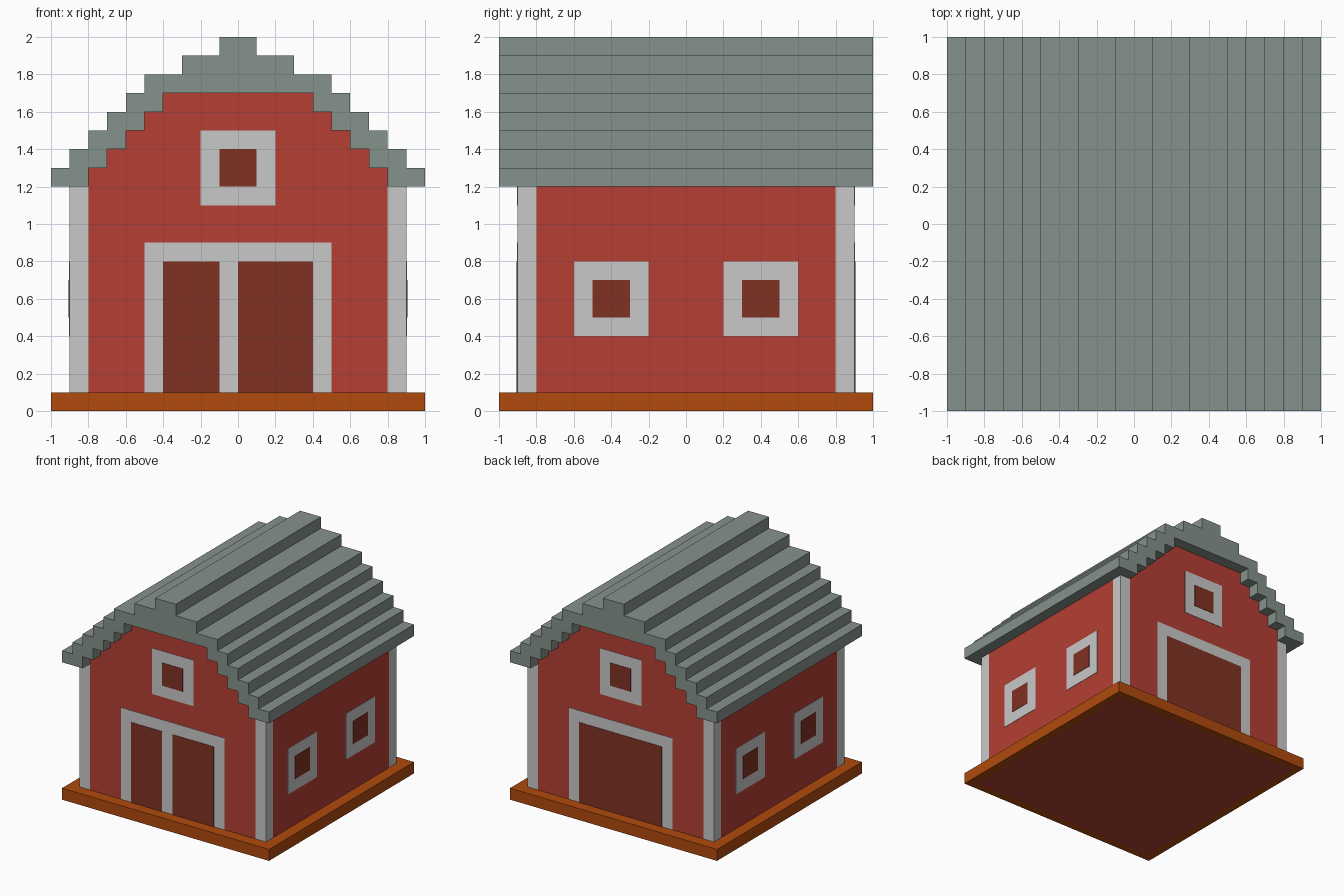
import bpy, bmesh

if "Cube" in bpy.data.objects:
    bpy.data.objects.remove(bpy.data.objects["Cube"])


def srgb(r, g, b):
    f = lambda c: c / 12.92 if c <= 0.04045 else ((c + 0.055) / 1.055) ** 2.4
    return tuple(f(c / 255) for c in (r, g, b)) + (1.0,)


def material(name, *rgb):
    m = bpy.data.materials.new(name)
    m.diffuse_color = srgb(*rgb)
    m.use_nodes = True
    m.node_tree.nodes["Principled BSDF"].inputs["Base Color"].default_value = m.diffuse_color
    return m


RED = material("barn red", 181, 63, 51)
TRIM = material("light grey trim", 201, 201, 201)
DARK = material("dark brown", 128, 50, 34)
BASE = material("orange brown", 177, 74, 13)
ROOF = material("slate grey", 134, 146, 140)


def finish(name, bm, *mats):
    bmesh.ops.recalc_face_normals(bm, faces=bm.faces)
    me = bpy.data.meshes.new(name)
    bm.to_mesh(me)
    bm.free()
    for m in mats:
        me.materials.append(m)
    ob = bpy.data.objects.new(name, me)
    bpy.context.collection.objects.link(ob)
    return ob


def box_mesh(x, y, z):
    """Box from three (min, max) ranges."""
    bm = bmesh.new()
    bmesh.ops.create_cube(bm, size=1)
    for v in bm.verts:
        v.co = [(r[0] + r[1]) / 2 + c * (r[1] - r[0]) for c, r in zip(v.co, (x, y, z))]
    return bm


def box(name, x, y, z, mat):
    return finish(name, box_mesh(x, y, z), mat)


def prism(name, profile, half_depth, mat):
    """Extrude an xz outline along y."""
    bm = bmesh.new()
    face = bm.faces.new([bm.verts.new((x, -half_depth, z)) for x, z in profile])
    ext = bmesh.ops.extrude_face_region(bm, geom=[face])["geom"]
    for v in ext:
        if isinstance(v, bmesh.types.BMVert):
            v.co.y = half_depth
    return finish(name, bm, mat)


def stairs(widths, z0, step=0.1):
    """Stepped outline, right to left, from half widths of each layer."""
    right = []
    for i, w in enumerate(widths):
        right += [(w, z0 + i * step), (w, z0 + (i + 1) * step)]
    return right + [(-x, z) for x, z in reversed(right)]


def plate(name, side, u, z, rise, mat):
    """Thin painted plate lying on one outer wall."""
    sign = -1 if side in ("front", "left") else 1
    d = sorted((sign * 0.898, sign * (0.9 + rise)))
    x, y = (u, d) if side in ("front", "back") else (d, u)
    return box(f"{side}_{name}", x, y, z, mat)


# base slab with the red floor showing underneath
bm = box_mesh((-1, 1), (-1, 1), (0, 0.1))
bottom = min(bm.faces, key=lambda f: f.calc_center_median().z)
bmesh.ops.inset_region(bm, faces=[bottom], thickness=0.1)
bottom.material_index = 1
finish("base", bm, BASE, RED)

# barn body with stepped gables
gable = stairs([0.8, 0.7, 0.6, 0.5, 0.4], 1.2)
prism("barn_body", [(0.8, 0.1)] + gable[1:-1] + [(-0.8, 0.1)], 0.9, RED)

# stepped roof shell: outer stairs closed by the gable stairs
outer = stairs([1.0, 0.9, 0.8, 0.7, 0.6, 0.5, 0.3, 0.1], 1.2)
prism("roof", outer + gable[::-1], 1.0, ROOF)

# side walls and corner posts
for sx, label in ((-1, "left"), (1, "right")):
    xr = sorted((sx * 0.8, sx * 0.9))
    box(f"{label}_wall", xr, (-0.8, 0.8), (0.1, 1.2), RED)
    for sy, end in ((-1, "front"), (1, "back")):
        box(f"{end}_{label}_post", xr, sorted((sy * 0.8, sy * 0.9)), (0.1, 1.2), TRIM)


def window(name, side, u, z):
    plate(name + "_frame", side, (u - 0.2, u + 0.2), (z - 0.2, z + 0.2), 0.003, TRIM)
    plate(name + "_pane", side, (u - 0.1, u + 0.1), (z - 0.1, z + 0.1), 0.006, DARK)


# windows
for side in ("front", "back"):
    window("loft_window", side, 0, 1.3)
for side in ("left", "right"):
    window("near_window", side, -0.4, 0.6)
    window("far_window", side, 0.4, 0.6)

# doors: two leaves at the front, one wide door at the back
doors = {"front": [(-0.4, -0.1), (0.0, 0.4)], "back": [(-0.4, 0.4)]}
for side, leaves in doors.items():
    plate("door_frame", side, (-0.5, 0.5), (0.1, 0.9), 0.003, TRIM)
    for i, leaf in enumerate(leaves):
        plate(f"door_{i + 1}", side, leaf, (0.1, 0.8), 0.006, DARK)
